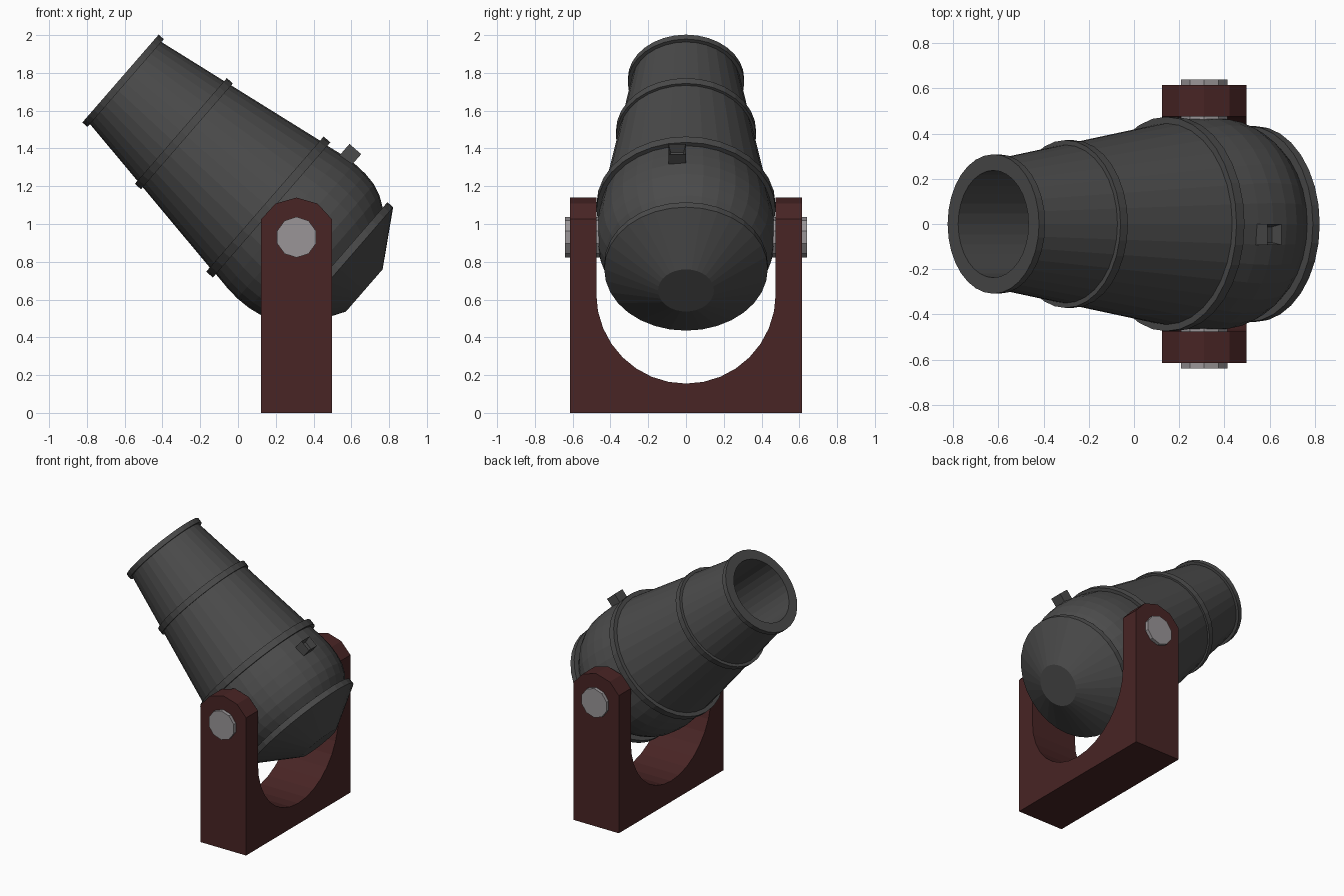
import bpy, bmesh, math
from mathutils import Matrix, Vector

if "Cube" in bpy.data.objects:
    bpy.data.objects.remove(bpy.data.objects["Cube"])

TILT = math.radians(41)
U = Vector((math.cos(TILT), 0, -math.sin(TILT)))   # along the bore, muzzle to breech
V = Vector((math.sin(TILT), 0, math.cos(TILT)))    # up, across the bore
W = Vector((0, 1, 0))
MUZZLE = Vector((-0.622, 0, 1.77))


def material(name, rgb):
    m = bpy.data.materials.new(name)
    m.diffuse_color = (*rgb, 1)
    m.use_nodes = True
    m.node_tree.nodes["Principled BSDF"].inputs["Base Color"].default_value = m.diffuse_color
    return m


IRON = material("dark_iron", (0.07, 0.07, 0.07))
WOOD = material("red_wood", (0.065, 0.018, 0.018))
STEEL = material("steel", (0.32, 0.30, 0.31))


def finish(name, bm, mat):
    bmesh.ops.recalc_face_normals(bm, faces=bm.faces)
    me = bpy.data.meshes.new(name)
    bm.to_mesh(me)
    bm.free()
    ob = bpy.data.objects.new(name, me)
    bpy.context.collection.objects.link(ob)
    if mat:
        me.materials.append(mat)
    return ob


def lathe(name, profile, mat, n=32):
    """Revolve (distance, radius) points round the bore axis; r = 0 closes an end."""
    bm = bmesh.new()
    rings = []
    for s, r in profile:
        c = MUZZLE + U * s
        rings.append([bm.verts.new(c + (V * math.cos(a) + W * math.sin(a)) * r)
                      for a in (2 * math.pi * i / n for i in range(n))])
    for a, b in zip(rings, rings[1:]):
        for i in range(n):
            j = (i + 1) % n
            bm.faces.new((a[i], a[j], b[j], b[i]))
    bm.faces.new(rings[0])
    bm.faces.new(rings[-1])
    return finish(name, bm, mat)


def prism(name, pts, offset, mat=None):
    bm = bmesh.new()
    f = bm.faces.new([bm.verts.new(p) for p in pts])
    r = bmesh.ops.extrude_face_region(bm, geom=[f])
    bmesh.ops.translate(bm, vec=offset,
                        verts=[v for v in r["geom"] if isinstance(v, bmesh.types.BMVert)])
    return finish(name, bm, mat)


# barrel: bore floor, bore, muzzle lip, tapered body, bands, bulge, breech cone
lathe("barrel", [
    (1.0, 0.237), (0.0, 0.237),
    (0.0, 0.308), (0.036, 0.308), (0.036, 0.288),
    (0.423, 0.350), (0.423, 0.371), (0.466, 0.371), (0.466, 0.357),
    (1.013, 0.445), (1.013, 0.474), (1.060, 0.474), (1.060, 0.450),
    (1.150, 0.465), (1.230, 0.473), (1.310, 0.470), (1.380, 0.458),
    (1.440, 0.433), (1.496, 0.395),
    (1.496, 0.433), (1.536, 0.433), (1.710, 0.148)], IRON)

# fuse holder: small open box on top of the breech
bm = bmesh.new()
bmesh.ops.create_cube(bm, size=1)
bmesh.ops.scale(bm, vec=(0.082, 0.092, 0.12), verts=bm.verts)
top = max(bm.faces, key=lambda f: f.calc_center_median().z)
bmesh.ops.inset_region(bm, faces=[top], thickness=0.016)
bmesh.ops.translate(bm, vec=(0, 0, -0.05), verts=top.verts)
rot = Matrix((U, W, V)).transposed().to_4x4()
pos = MUZZLE + U * 1.183 + V * 0.474 + W * -0.047
bmesh.ops.transform(bm, matrix=Matrix.Translation(pos) @ rot, verts=bm.verts)
finish("fuse_holder", bm, IRON)

# yoke: U-shaped side profile, trimmed to posts with rounded tops
arc = [(0.475 * math.cos(a), 0.63 + 0.475 * math.sin(a))
       for a in (math.pi + math.pi * i / 16 for i in range(17))]
side = [(-0.615, 0), (-0.615, 1.3), (-0.475, 1.3)] + arc + [(0.475, 1.3), (0.615, 1.3), (0.615, 0)]
yoke = prism("yoke", [(0.123, y, z) for y, z in side], (0.374, 0, 0), WOOD)
cap = [(0.31 + 0.21 * math.cos(math.radians(a)), 0.93 + 0.21 * math.sin(math.radians(a)))
       for a in (27, 58, 90, 122, 153)]
front = [(0.05, -0.1), (0.57, -0.1), (0.57, 1.025)] + cap + [(0.05, 1.025)]
cutter = prism("yoke_trim", [(x, -0.8, z) for x, z in front], (0, 1.6, 0))
cutter.hide_render = True
mod = yoke.modifiers.new("trim", "BOOLEAN")
mod.operation = "INTERSECT"
mod.solver = "EXACT"
mod.object = cutter
bpy.context.view_layer.objects.active = yoke
bpy.ops.object.modifier_apply(modifier=mod.name)
bpy.data.objects.remove(cutter)

# trunnion pins: ten-sided, one per side
for name, s in (("pin_front", -1), ("pin_back", 1)):
    pts = [(0.31 + 0.108 * math.cos(a), 0.3 * s, 0.93 + 0.108 * math.sin(a))
           for a in (math.pi * (i + 0.5) / 5 for i in range(10))]
    prism(name, pts, (0, 0.34 * s, 0), STEEL)
